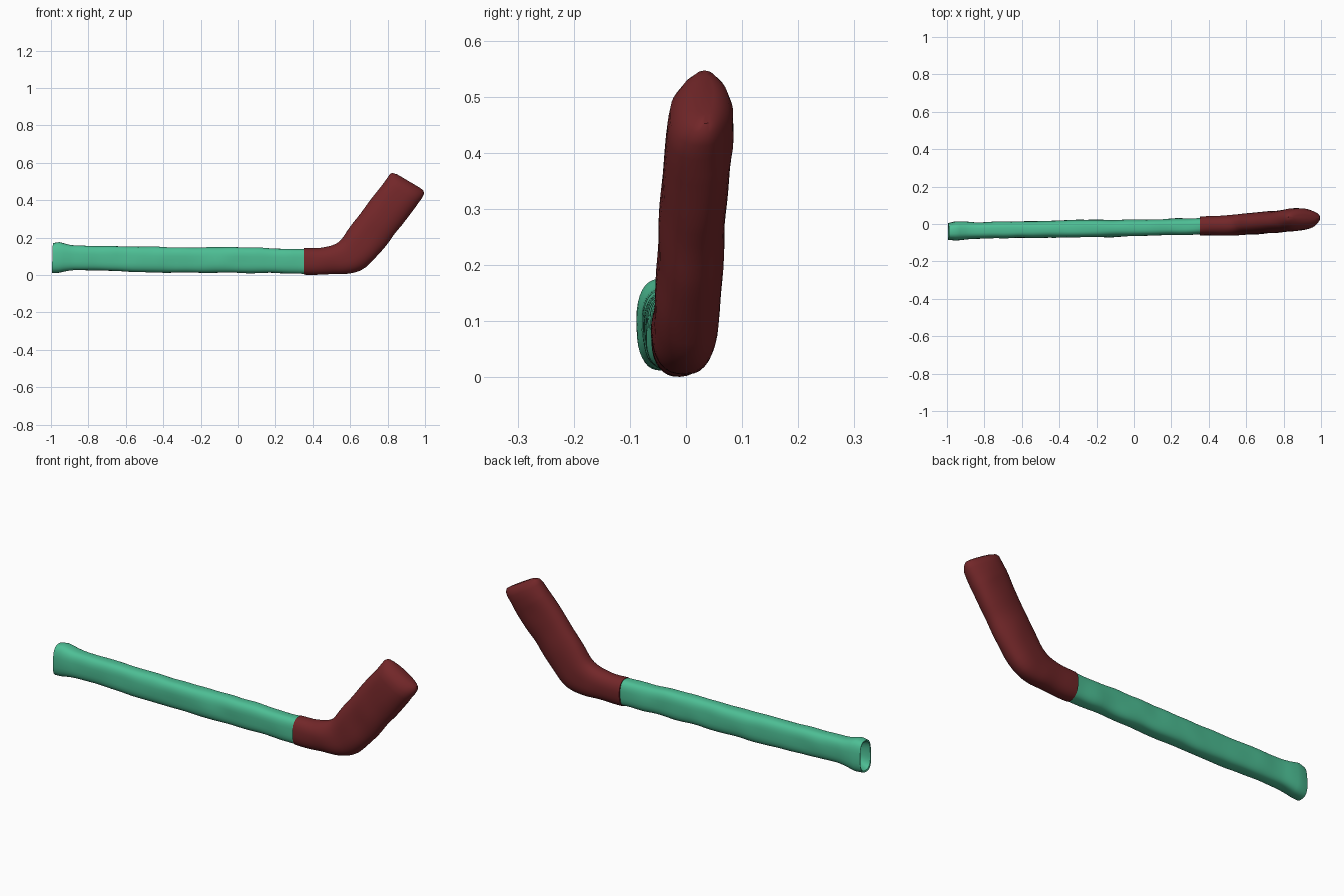
import bpy, bmesh, math, random
from mathutils import Vector, noise

if "Cube" in bpy.data.objects:
    bpy.data.objects.remove(bpy.data.objects["Cube"])

random.seed(3)
SIDES = 36


def catmull(a, b, c, d, t):
    return 0.5 * (2*b + (c - a)*t + (2*a - 5*b + 4*c - d)*t*t + (3*b - a - 3*c + d)*t**3)


def refine(stations, step):
    """Smoothly interpolate stations (bottom x,z, top x,z, y min, y max)."""
    out = []
    n = len(stations)
    for i in range(n - 1):
        p = [stations[max(0, min(n - 1, i + k))] for k in (-1, 0, 1, 2)]
        gap = max(abs(p[1][k] - p[2][k]) for k in range(4))
        cuts = max(1, round(gap / step))
        for j in range(cuts):
            out.append([catmull(*v, j / cuts) for v in zip(*p)])
    out.append(list(stations[-1]))
    return out


def ring(s, power, scale=1.0, shift=0.0):
    """Superellipse section between a bottom and a top point."""
    bottom, top = Vector((s[0], 0, s[1])), Vector((s[2], 0, s[3]))
    mid, half = (bottom + top) / 2, (top - bottom) / 2
    y_mid, y_half = (s[4] + s[5]) / 2, (s[5] - s[4]) / 2
    pts = []
    for k in range(SIDES):
        a = 2 * math.pi * k / SIDES
        c, q = math.cos(a), math.sin(a)
        u = math.copysign(abs(c) ** (2 / power), c) * scale
        v = math.copysign(abs(q) ** (2 / power), q) * scale
        pts.append(mid + half * v + Vector((shift, y_mid + y_half * u, 0)))
    return pts


def loft(name, rings, color, wrinkle):
    bm = bmesh.new()
    rows = []
    for r in rings:
        row = []
        centre = sum(r, Vector()) / SIDES
        for p in r:
            # soft cloth-wrap unevenness
            n = noise.noise(Vector((p.x * 9, p.y * 14, p.z * 9)))
            row.append(bm.verts.new(p + (p - centre).normalized() * n * wrinkle))
        rows.append(row)
    for a, b in zip(rows, rows[1:]):
        for k in range(SIDES):
            j = (k + 1) % SIDES
            bm.faces.new((a[k], a[j], b[j], b[k]))
    bm.faces.new(rows[0][::-1])
    bm.faces.new(rows[-1])
    bmesh.ops.recalc_face_normals(bm, faces=bm.faces)
    mesh = bpy.data.meshes.new(name)
    bm.to_mesh(mesh)
    bm.free()
    obj = bpy.data.objects.new(name, mesh)
    bpy.context.collection.objects.link(obj)
    mat = bpy.data.materials.new(name + "_colour")
    mat.diffuse_color = color
    mat.use_nodes = True
    mat.node_tree.nodes["Principled BSDF"].inputs["Base Color"].default_value = mat.diffuse_color
    mesh.materials.append(mat)
    bpy.ops.object.select_all(action='DESELECT')
    obj.select_set(True)
    bpy.context.view_layer.objects.active = obj
    bpy.ops.object.shade_smooth_by_angle(angle=math.radians(40))
    return obj


# Shaft: long flattened handle with a flared butt
shaft = [
    (-0.995, 0.012, -0.99, 0.172, -0.085, 0.004),
    (-0.96, 0.012, -0.955, 0.176, -0.087, 0.012),
    (-0.90, 0.022, -0.90, 0.162, -0.082, 0.012),
    (-0.80, 0.024, -0.80, 0.158, -0.078, 0.010),
    (-0.45, 0.014, -0.45, 0.151, -0.074, 0.018),
    (0.0, 0.011, 0.0, 0.148, -0.066, 0.024),
    (0.365, 0.008, 0.365, 0.139, -0.056, 0.032),
]
fine = refine(shaft, 0.025)
# Open butt end: thin rim with a shallow hollow
hollow = [ring(shaft[0], 2.8, 0.55, 0.05), ring(shaft[0], 2.8, 0.78, 0.03),
          ring(shaft[0], 2.8, 0.9, 0.002)]
loft("shaft", hollow + [ring(s, 2.8) for s in fine], (0.075, 0.52, 0.30, 1), 0.005)

# Blade: sleeve on the shaft, bend, then a straight slanted paddle
blade = [
    (0.352, 0.004, 0.352, 0.143, -0.063, 0.040),
    (0.45, 0.003, 0.44, 0.145, -0.062, 0.044),
    (0.57, 0.006, 0.50, 0.158, -0.060, 0.050),
    (0.66, 0.026, 0.545, 0.185, -0.058, 0.058),
    (0.725, 0.078, 0.585, 0.235, -0.055, 0.062),
    (0.79, 0.158, 0.645, 0.315, -0.050, 0.066),
    (0.88, 0.272, 0.72, 0.415, -0.042, 0.075),
    (0.945, 0.358, 0.773, 0.483, -0.037, 0.086),
    (0.965, 0.386, 0.787, 0.503, -0.034, 0.084),
    (0.985, 0.412, 0.803, 0.525, -0.028, 0.082),
    (0.995, 0.435, 0.813, 0.540, -0.012, 0.074),
    (0.992, 0.452, 0.825, 0.546, 0.006, 0.060),
    (0.972, 0.467, 0.852, 0.538, 0.020, 0.048),
]
loft("blade", [ring(s, 2.3) for s in refine(blade, 0.02)], (0.17, 0.02, 0.022, 1), 0.005)
